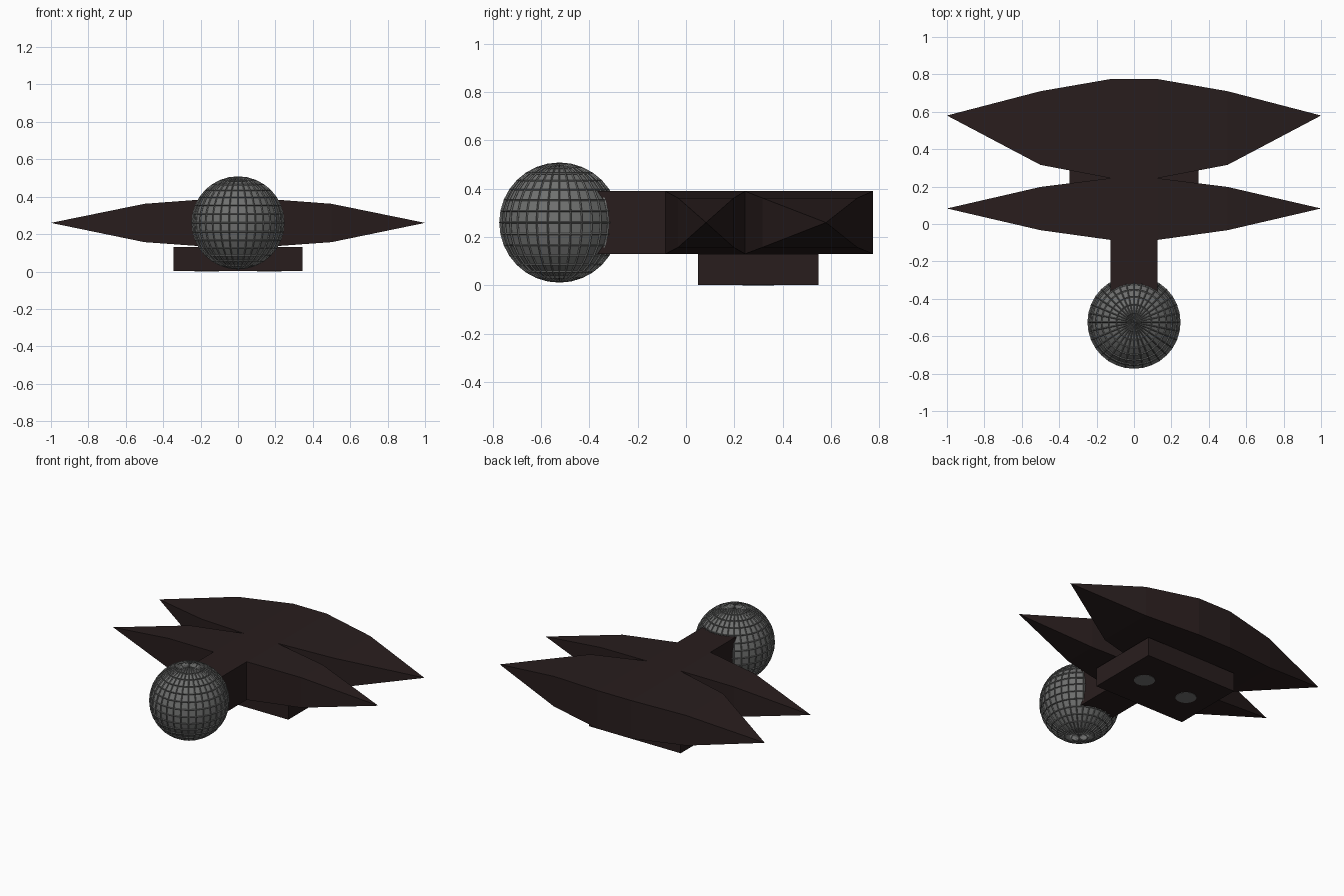
import bpy, bmesh, math
from mathutils import Matrix

if "Cube" in bpy.data.objects:
    bpy.data.objects.remove(bpy.data.objects["Cube"])


def material(name, rgb):
    m = bpy.data.materials.new(name)
    m.diffuse_color = (*rgb, 1)
    m.use_nodes = True
    m.node_tree.nodes["Principled BSDF"].inputs["Base Color"].default_value = m.diffuse_color
    return m


HULL = material("dark brown", (0.0215, 0.0125, 0.0125))
GREY = material("mid grey", (0.16, 0.163, 0.16))


def add(name, bm, mat):
    me = bpy.data.meshes.new(name)
    bm.to_mesh(me)
    bm.free()
    me.materials.append(mat)
    ob = bpy.data.objects.new(name, me)
    bpy.context.collection.objects.link(ob)
    return ob


def box(name, x, y0, y1, z0, z1, mat):
    bm = bmesh.new()
    bmesh.ops.create_cube(bm, size=1, matrix=Matrix.Translation((0, (y0 + y1) / 2, (z0 + z1) / 2))
                          @ Matrix.Diagonal((2 * x, y1 - y0, z1 - z0, 1)))
    return add(name, bm, mat)


def wing(name, root, mid, tip_y):
    """Full-span wing: rectangular sections tapering to a point on each side."""
    bm = bmesh.new()
    rings = []
    for x, (y0, y1), z0, z1 in ((-0.5, mid, 0.157, 0.362), (-0.125, root, 0.13, 0.39),
                                (0.125, root, 0.13, 0.39), (0.5, mid, 0.157, 0.362)):
        rings.append([bm.verts.new((x, y, z)) for y, z in ((y0, z0), (y1, z0), (y1, z1), (y0, z1))])
    tips = [bm.verts.new((s, tip_y, 0.26)) for s in (-1, 1)]
    for i in range(4):
        j = (i + 1) % 4
        for a, b in zip(rings, rings[1:]):
            bm.faces.new((a[i], a[j], b[j], b[i]))
        bm.faces.new((tips[0], rings[0][j], rings[0][i]))
        bm.faces.new((tips[1], rings[3][i], rings[3][j]))
    bmesh.ops.recalc_face_normals(bm, faces=bm.faces)
    return add(name, bm, HULL)


# Hull: neck, two wings and the belly block
box("neck", 0.125, -0.37, -0.085, 0.13, 0.39, HULL)
wing("front_wing", (-0.085, 0.245), (-0.033, 0.198), 0.083)
wing("rear_wing", (0.245, 0.775), (0.316, 0.71), 0.58)
box("belly_block", 0.345, 0.05, 0.55, 0.002, 0.13, HULL)

# Lamps under the belly block
for side, s in (("left", -1), ("right", 1)):
    bm = bmesh.new()
    bmesh.ops.create_cone(bm, cap_ends=True, segments=24, radius1=0.065, radius2=0.065, depth=0.006,
                          matrix=Matrix.Translation((s * 0.167, 0.3, 0.003)))
    add(side + "_belly_lamp", bm, GREY)


# Globe cockpit with a raised lattice in the same grey
def globe(name, radius):
    bm = bmesh.new()
    bmesh.ops.create_uvsphere(bm, u_segments=32, v_segments=16, radius=radius,
                              matrix=Matrix.Translation((0, -0.525, 0.26)))
    return add(name, bm, GREY)


globe("globe", 0.241)
bars = globe("globe_lattice", 0.244).modifiers.new("bars", 'WIREFRAME')
bars.thickness = 0.01
bars.offset = 0
bars.use_even_offset = False
